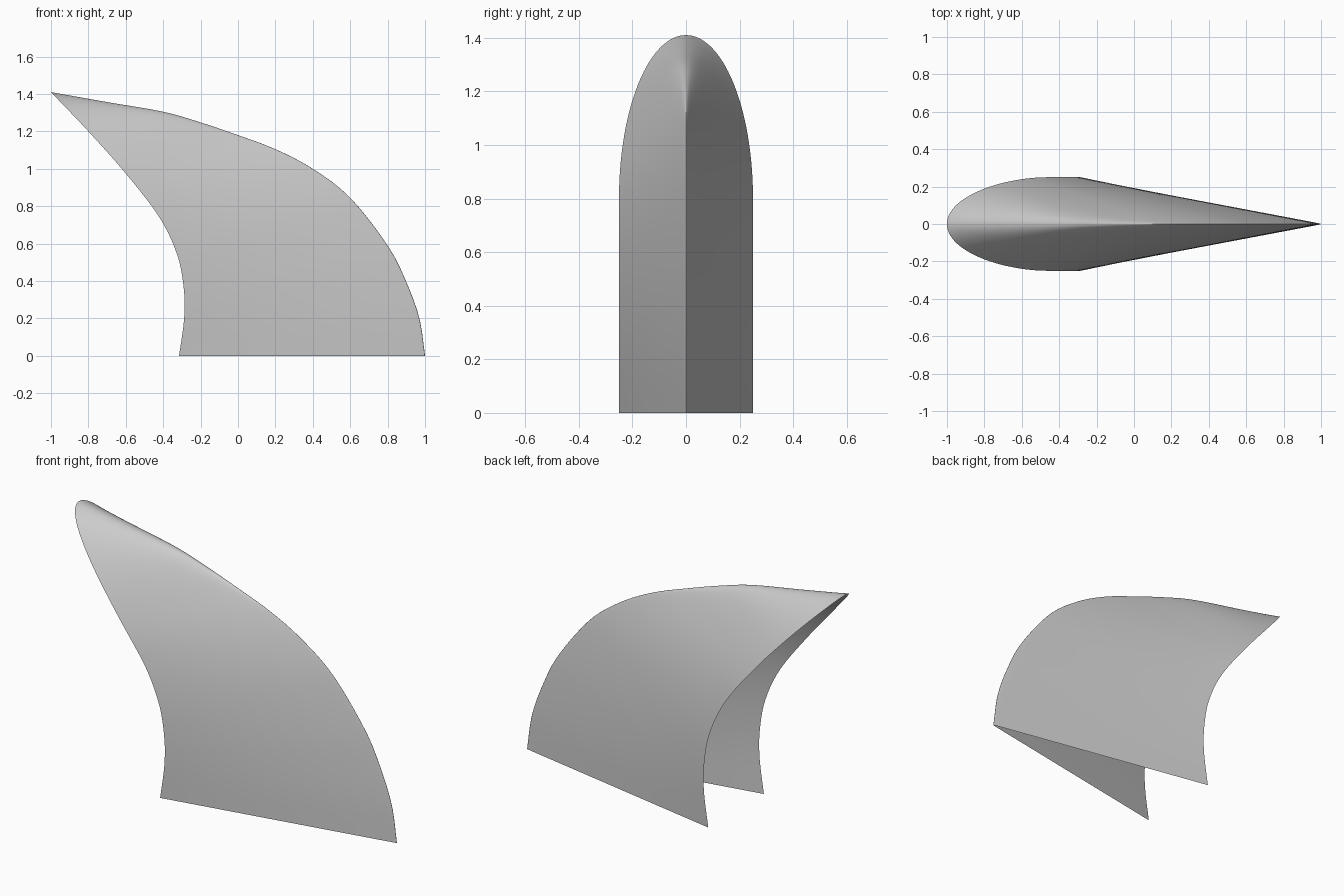
import bpy, bmesh
from math import sqrt
from mathutils import Vector

if "Cube" in bpy.data.objects:
    bpy.data.objects.remove(bpy.data.objects["Cube"])

# Side-view (x, z) outlines: ridge line and open rear rim, both running base -> tip
RIDGE = [(1, 0), (.97, .2), (.9, .395), (.8, .59), (.6, .845), (.4, 1.0),
         (.2, 1.105), (0, 1.18), (-.2, 1.248), (-.4, 1.305), (-.7, 1.357), (-1, 1.41)]
RIM = [(-.315, 0), (-.288, .2), (-.29, .36), (-.325, .54), (-.42, .74),
       (-.6, .975), (-.8, 1.2), (-1, 1.41)]
ROWS, COLS = 72, 28


def smooth_curve(points, steps=24):
    """Catmull-Rom curve through the points."""
    p = [Vector(q) for q in points]
    p = [2 * p[0] - p[1]] + p + [2 * p[-1] - p[-2]]
    out = []
    for a, b, c, d in zip(p, p[1:], p[2:], p[3:]):
        for i in range(steps):
            t = i / steps
            out.append(.5 * (2 * b + (c - a) * t + (2 * a - 5 * b + 4 * c - d) * t * t
                             + (3 * b - a - 3 * c + d) * t ** 3))
    return out + [p[-2]]


def resample(curve, fractions):
    """Points at the given fractions of the curve's length."""
    length = [0]
    for a, b in zip(curve, curve[1:]):
        length.append(length[-1] + (b - a).length)
    out, i = [], 0
    for f in fractions:
        d = f * length[-1]
        while i < len(curve) - 2 and length[i + 1] < d:
            i += 1
        k = (d - length[i]) / (length[i + 1] - length[i])
        out.append(curve[i].lerp(curve[i + 1], min(k, 1)))
    return out


def half_width(z):
    """Straight sides below, elliptical arch above."""
    k = max(0, (z - .8) / .61)
    return .25 * sqrt(max(0, 1 - k * k))


# Rows crowd together towards the tip, where the rim curves fastest
fractions = [1 - (1 - i / ROWS) ** 1.7 for i in range(ROWS + 1)]
ridge = resample(smooth_curve(RIDGE), fractions)
rim = resample(smooth_curve(RIM), fractions)

# Loft one side: sharp ridge low down, rounding off towards the tip
bm = bmesh.new()
grid = []
for f, a, b in zip(fractions, ridge, rim):
    rounding = .008 + 1.5 * max(0, (f - .45) / .55) ** 3
    row = []
    for j in range(COLS + 1):
        s = (j / COLS) ** 2
        p = a.lerp(b, s)
        y = half_width(b.y) * sqrt((s * s + 2 * rounding * s) / (1 + 2 * rounding))
        row.append(bm.verts.new((p.x, -y, p.y)))
    grid.append(row)
for r0, r1 in zip(grid, grid[1:]):
    for j in range(COLS):
        bm.faces.new((r0[j], r1[j], r1[j + 1], r0[j + 1])).smooth = True
bmesh.ops.remove_doubles(bm, verts=bm.verts, dist=1e-5)
bm.normal_update()
if sum(f.normal.y for f in bm.faces) > 0:
    bmesh.ops.reverse_faces(bm, faces=bm.faces)

mesh = bpy.data.meshes.new("fin_shell")
bm.to_mesh(mesh)
bm.free()
shell = bpy.data.objects.new("fin_shell", mesh)
bpy.context.collection.objects.link(shell)

# Mirror to the other side, joined along the ridge
mirror = shell.modifiers.new("mirror", 'MIRROR')
mirror.use_axis = (False, True, False)
mirror.merge_threshold = 1e-4
